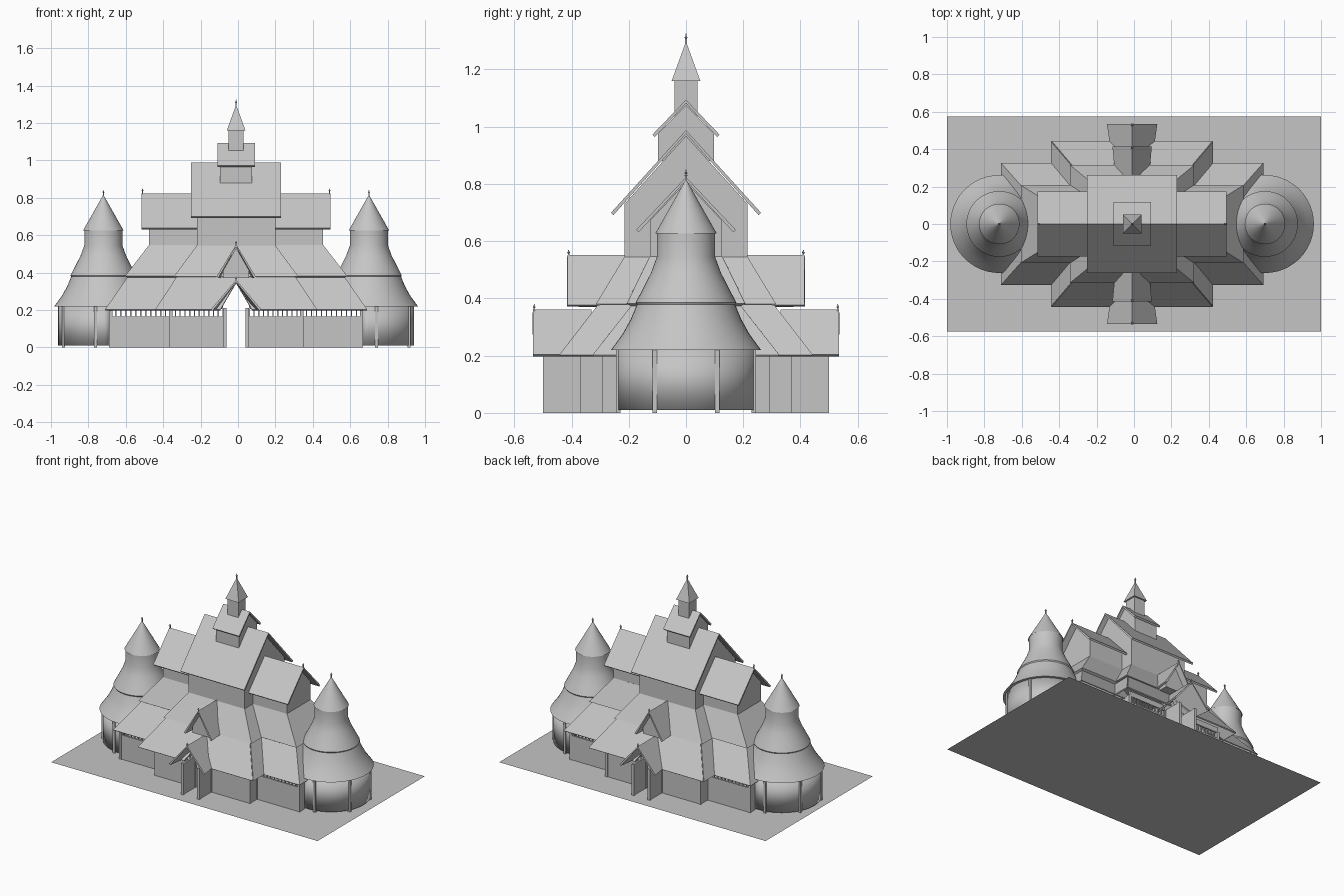
import bpy, bmesh, math
from mathutils import Vector

cube = bpy.data.objects.get("Cube")
if cube:
    bpy.data.objects.remove(cube, do_unlink=True)

mat = bpy.data.materials.new("plain grey")
mat.use_nodes = True
GREY = (0.56, 0.56, 0.56, 1)
mat.diffuse_color = GREY
mat.node_tree.nodes["Principled BSDF"].inputs["Base Color"].default_value = GREY
CX = -0.01  # plan axis of the building
SIDES = (-1, 1)


def build(name, verts, faces, thick=0, smooth=False):
    me = bpy.data.meshes.new(name)
    me.from_pydata([(v[0] + CX, v[1], v[2]) for v in verts], [], faces)
    bm = bmesh.new()
    bm.from_mesh(me)
    bmesh.ops.recalc_face_normals(bm, faces=bm.faces)
    bm.to_mesh(me)
    bm.free()
    me.materials.append(mat)
    ob = bpy.data.objects.new(name, me)
    bpy.context.collection.objects.link(ob)
    if thick:
        mod = ob.modifiers.new("thickness", 'SOLIDIFY')
        mod.thickness = thick
        mod.offset = 0
    if smooth:
        bpy.ops.object.select_all(action='DESELECT')
        ob.select_set(True)
        bpy.context.view_layer.objects.active = ob
        bpy.ops.object.shade_smooth_by_angle(angle=math.radians(22))
    return ob


def loft(name, rows, closed=False, caps=False, thick=0, smooth=False):
    """Bridge rows holding equal numbers of points."""
    n = len(rows[0])
    verts = [p for r in rows for p in r]
    faces = [(r * n + i, r * n + (i + 1) % n, (r + 1) * n + (i + 1) % n, (r + 1) * n + i)
             for r in range(len(rows) - 1) for i in range(n if closed else n - 1)]
    if caps:
        faces += [tuple(range(n)), tuple(range(len(verts) - n, len(verts)))]
    return build(name, verts, faces, thick, smooth)


def rect(hx, hy, z, x=0, y=0):
    return [(x - hx, y - hy, z), (x + hx, y - hy, z), (x + hx, y + hy, z), (x - hx, y + hy, z)]


def box(name, x, y, hx, hy, z0, z1):
    return loft(name, [rect(hx, hy, z0, x, y), rect(hx, hy, z1, x, y)], True, True)


def place(axis, along, across, z):
    return (along, across, z) if axis == 'x' else (across, along, z)


def gable_roof(name, axis, ends):
    """Ends are (position, half width, eave height, ridge height)."""
    loft(name, [[place(axis, p, -w, e), place(axis, p, 0, a), place(axis, p, w, e)]
                for p, w, e, a in ends], thick=0.012)


def house(name, axis, p0, p1, w, z0, eave, apex):
    prof = [(-w, z0), (w, z0), (w, eave), (0, apex), (-w, eave)]
    loft(name, [[place(axis, p, c, z) for c, z in prof] for p in (p0, p1)], True, True)


def finial(name, x, y, z, h=0.035):
    loft(name, [rect(r, r, zz, x, y) for r, zz in
                ((0.003, z - 0.01), (0.003, z + h * 0.5), (0.006, z + h * 0.6),
                 (0.003, z + h * 0.7), (0.001, z + h))], True, True)


# Ground slab
build("ground_plate", [(x - CX, y, z) for x, y, z in rect(1, 0.575, 0)], [(0, 1, 2, 3)])

# Lower walls with a railed gap under the eaves
def wall(name, a, b, gap=True):
    a, b = Vector(a), Vector(b)
    top = 0.165 if gap else 0.21
    loft(name, [[(a.x, a.y, z), (b.x, b.y, z)] for z in (0, top)], thick=0.012)
    if gap:
        loft(name + "_head", [[(a.x, a.y, z), (b.x, b.y, z)] for z in (0.205, 0.24)], thick=0.012)
        count = max(2, round((b - a).length / 0.026))
        for i in range(count + 1):
            p = a.lerp(b, i / count)
            box(name + "_bar", p.x, p.y, 0.003, 0.003, 0.16, 0.21)


for sx in SIDES:
    for sy in SIDES:
        def q(x, y):
            return (sx * x, sy * y)
        wall("centre_wall", q(0.07, 0.36), q(0.35, 0.36))
        wall("step_wall", q(0.35, 0.36), q(0.35, 0.285), False)
        wall("wing_wall", q(0.35, 0.285), q(0.67, 0.285))
        wall("end_wall", q(0.67, 0.285), q(0.67, 0.235), False)
        wall("porch_wall", q(0.06, 0.36), q(0.06, 0.49), False)
        for x, y in ((0.06, 0.49), (0.06, 0.36), (0.35, 0.36), (0.35, 0.285), (0.67, 0.285)):
            box("corner_post", *q(x, y), 0.009, 0.009, 0, 0.21)

# Central two-tier skirt roofs, notched for the porch passages
def notched(sy):
    def pt(x, z):
        return (x, sy * (0.44 - 0.135 * (z - 0.2) / 0.175), z)
    loop = [pt(-0.43, 0.2), pt(-0.085, 0.2), pt(0, 0.345), pt(0.085, 0.2), pt(0.43, 0.2),
            pt(0.315, 0.375), pt(-0.315, 0.375)]
    build("centre_lower_roof", loop, [tuple(range(len(loop)))], 0.008)


for s in SIDES:
    notched(s)
    loft("centre_lower_hip", [[(s * 0.43, -0.44, 0.2), (s * 0.43, 0.44, 0.2)],
                              [(s * 0.315, -0.305, 0.375), (s * 0.315, 0.305, 0.375)]], thick=0.008)
loft("centre_upper_roof", [rect(0.315, 0.3, 0.36), rect(0.315, 0.3, 0.378), rect(0.332, 0.315, 0.38),
                           rect(0.21, 0.215, 0.545)], True)

# Wing skirt roofs
for s in SIDES:
    rows = [(0.70, 0.325, 0.2), (0.58, 0.19, 0.375), (0.592, 0.205, 0.382), (0.465, 0.125, 0.545)]
    loft("wing_skirt_roof", [[(s * (0.3 - 0.1 * i / 3), -y, z), (s * x, -y, z), (s * x, y, z),
                              (s * (0.3 - 0.1 * i / 3), y, z)]
                             for i, (x, y, z) in enumerate(rows)], thick=0.006)

# Main hall, transverse hall and ridge cupola
house("main_hall", 'x', -0.21, 0.21, 0.215, 0.53, 0.73, 0.968)
gable_roof("main_roof", 'x', [(p, 0.258, 0.695, 0.982) for p in (-0.24, 0.24)])
house("wing_hall", 'x', -0.465, 0.465, 0.125, 0.53, 0.673, 0.806)
gable_roof("wing_roof", 'x', [(p, 0.17, 0.635, 0.818) for p in (-0.505, 0.505)])
house("cupola", 'x', -0.085, 0.085, 0.098, 0.88, 0.975, 1.075)
gable_roof("cupola_roof", 'x', [(p, 0.113, 0.968, 1.088) for p in (-0.1, 0.1)])

# Ridge turret
box("turret", 0, 0, 0.04, 0.04, 1.03, 1.165)
loft("turret_spire", [rect(0.05, 0.05, 1.16), rect(0.001, 0.001, 1.295)], True, True)
finial("turret_finial", 0, 0, 1.29)

# Stacked porch gables, front and back
for s in SIDES:
    gable_roof("porch_roof", 'y', [(s * 0.535, 0.13, 0.2, 0.355), (s * 0.33, 0.1, 0.2, 0.355)])
    gable_roof("upper_porch_roof", 'y', [(s * 0.415, 0.1, 0.375, 0.545), (s * 0.2, 0.08, 0.375, 0.545)])
    house("upper_porch", 'y', s * 0.375, s * 0.22, 0.07, 0.37, 0.41, 0.532)
    finial("porch_finial", 0, s * 0.53, 0.355, 0.025)
    finial("upper_porch_finial", 0, s * 0.41, 0.545, 0.025)
    finial("wing_finial", s * 0.5, 0, 0.82, 0.03)

# Round end towers
def ring(cx, r, z, n=48):
    return [(cx + r * math.cos(2 * math.pi * i / n), r * math.sin(2 * math.pi * i / n), z)
            for i in range(n)]


for s in SIDES:
    cx = s * 0.71
    angles = [math.radians(-98 + 196 * i / 28) for i in range(29)]
    loft("tower_wall", [[(cx + s * 0.238 * math.cos(a), 0.238 * math.sin(a), z) for a in angles]
                        for z in (0.01, 0.225)], thick=0.008, smooth=True)
    for deg in (-80, -27, 27, 80):
        a = math.radians(deg)
        box("tower_post", cx + s * 0.24 * math.cos(a), 0.24 * math.sin(a), 0.008, 0.008, 0, 0.225)
    profile = [(0.225, 0.222), (0.262, 0.22), (0.222, 0.275), (0.193, 0.327), (0.172, 0.378),
               (0.176, 0.385), (0.15, 0.435), (0.122, 0.49), (0.102, 0.545), (0.102, 0.63),
               (0.108, 0.626), (0.001, 0.815)]
    loft("tower_roof", [ring(cx, r, z) for r, z in profile], True, smooth=True)
    finial("tower_finial", cx, 0, 0.812, 0.03)
